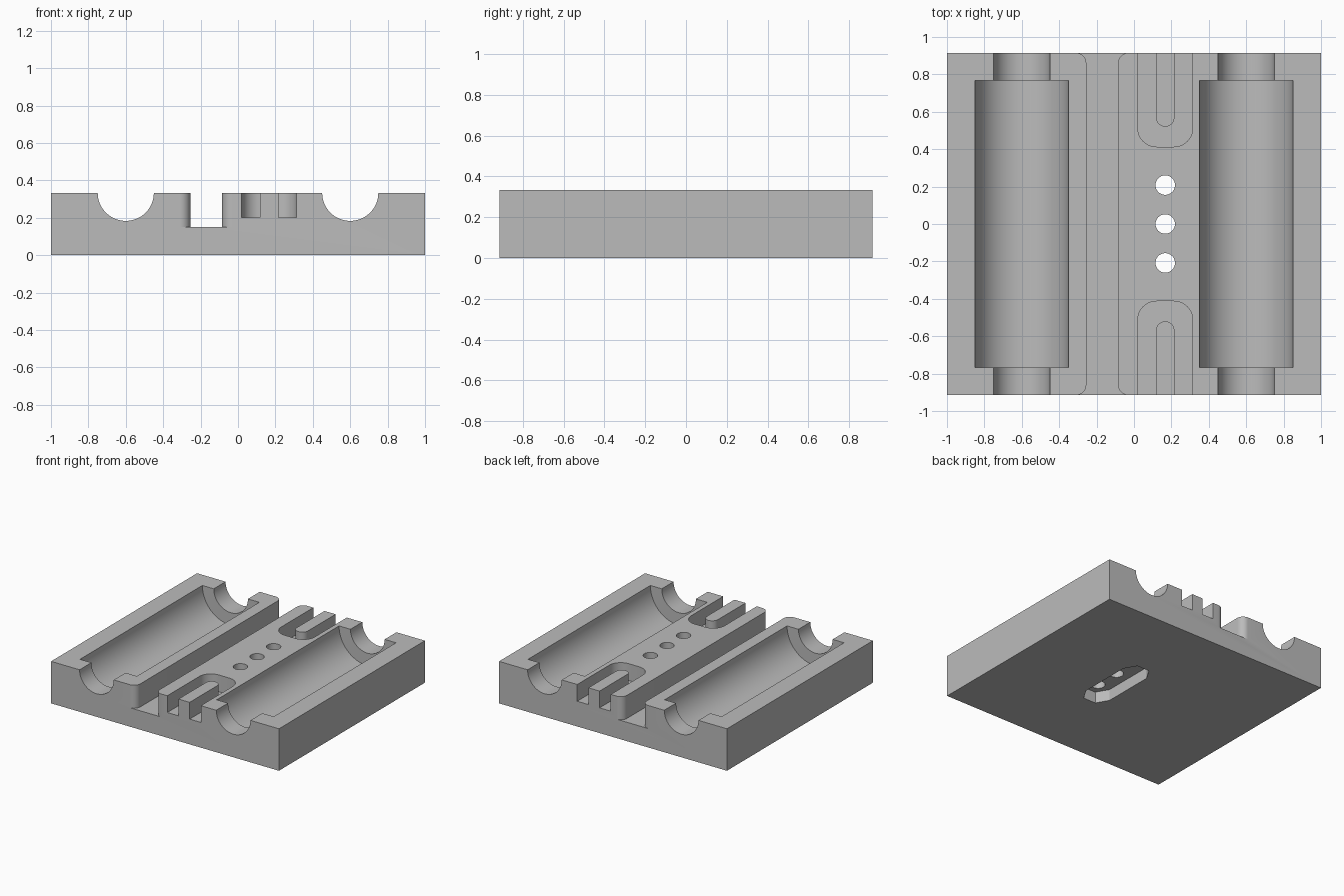
import bpy
import bmesh
from math import cos, sin, pi, radians
from mathutils import Matrix

old = bpy.data.objects.get("Cube")
if old:
    bpy.data.objects.remove(old, do_unlink=True)

HALF_Y, TOP, OVER = 0.915, 0.333, 0.1

grey = bpy.data.materials.new("plain grey")
grey.use_nodes = True
colour = (0.5, 0.5, 0.5, 1)
grey.diffuse_color = colour
grey.node_tree.nodes["Principled BSDF"].inputs["Base Color"].default_value = colour


def make_object(name, bm):
    bmesh.ops.recalc_face_normals(bm, faces=bm.faces)
    mesh = bpy.data.meshes.new(name)
    bm.to_mesh(mesh)
    bm.free()
    mesh.materials.append(grey)
    obj = bpy.data.objects.new(name, mesh)
    bpy.context.collection.objects.link(obj)
    return obj


def prism(name, outline, z0, z1):
    """Extrude a flat outline from z0 up to z1."""
    bm = bmesh.new()
    face = bm.faces.new([bm.verts.new((x, y, z0)) for x, y in outline])
    grown = bmesh.ops.extrude_face_region(bm, geom=[face])["geom"]
    bmesh.ops.translate(bm, vec=(0, 0, z1 - z0),
                        verts=[v for v in grown if isinstance(v, bmesh.types.BMVert)])
    return make_object(name, bm)


def cylinder(name, radius, length, centre, axis="Z"):
    bm = bmesh.new()
    turn = Matrix.Rotation(pi / 2 if axis == "Y" else 0, 4, "X")
    bmesh.ops.create_cone(bm, cap_ends=True, segments=64, radius1=radius, radius2=radius,
                          depth=length, matrix=Matrix.Translation(centre) @ turn)
    return make_object(name, bm)


def arc(cx, cy, r, start, end, steps=10):
    angles = [radians(start + (end - start) * i / steps) for i in range(steps + 1)]
    return [(cx + r * cos(a), cy + r * sin(a)) for a in angles]


def flip(points, sx, sy, cx=0):
    return [(cx + sx * (x - cx), sy * y) for x, y in points]


# Solid block
block = prism("base_block", [(-1, -HALF_Y), (1, -HALF_Y), (1, HALF_Y), (-1, HALF_Y)], 0, TOP)
cutters = []

# Two half-round cradles with narrower end openings
for side, x in (("left", 0.6), ("right", -0.6)):
    cutters.append(cylinder(side + "_cradle_cut", 0.25, 1.534, (x, 0, TOP), "Y"))
    cutters.append(cylinder(side + "_journal_cut", 0.15, 2.2, (x, 0, TOP), "Y"))

# Straight channel with rounded mouths at both ends
mid = -0.17
quarter = arc(mid + 0.14, HALF_Y - 0.055, 0.055, 180, 90)
quarter.append((mid + 0.14, HALF_Y + OVER))
channel = quarter + flip(quarter, -1, 1, mid)[::-1]
channel += flip(quarter, -1, -1, mid) + flip(quarter, 1, -1, mid)[::-1]
cutters.append(prism("channel_cut", channel, 0.15, TOP + OVER))

# U-shaped slots at the front and back, each leaving a round-ended tongue
u_mid, far = 0.167, HALF_Y + OVER
outer = [(u_mid - 0.147, far)]
outer += arc(u_mid - 0.047, 0.513, 0.1, 180, 270)
outer += arc(u_mid + 0.047, 0.513, 0.1, 270, 360)
outer.append((u_mid + 0.147, far))
inner = [(u_mid + 0.049, far)] + arc(u_mid, 0.569, 0.049, 360, 180, 20) + [(u_mid - 0.049, far)]
for name, sign in (("back", 1), ("front", -1)):
    cutters.append(prism(name + "_slot_cut", flip(outer + inner, 1, sign), 0.2, TOP + OVER))

# Three screw holes
for i in (-1, 0, 1):
    cutters.append(cylinder("screw_hole_cut", 0.052, 1, (u_mid, 0.208 * i, 0.2)))

# Long hexagonal nut pocket underneath
end = [(u_mid - 0.11, 0.208), (u_mid - 0.055, 0.303), (u_mid + 0.055, 0.303), (u_mid + 0.11, 0.208)]
cutters.append(prism("nut_pocket_cut", end + flip(end, 1, -1)[::-1], -OVER, 0.09))

# Carve the block, then discard the cutters
bpy.ops.object.select_all(action="DESELECT")
bpy.context.view_layer.objects.active = block
block.select_set(True)
for cutter in cutters:
    cutter.hide_render = True
    mod = block.modifiers.new(cutter.name, "BOOLEAN")
    mod.operation = "DIFFERENCE"
    mod.solver = "EXACT"
    mod.object = cutter
    bpy.ops.object.modifier_apply(modifier=mod.name)
for cutter in cutters:
    bpy.data.objects.remove(cutter, do_unlink=True)

bpy.ops.object.shade_smooth_by_angle(angle=radians(30))
